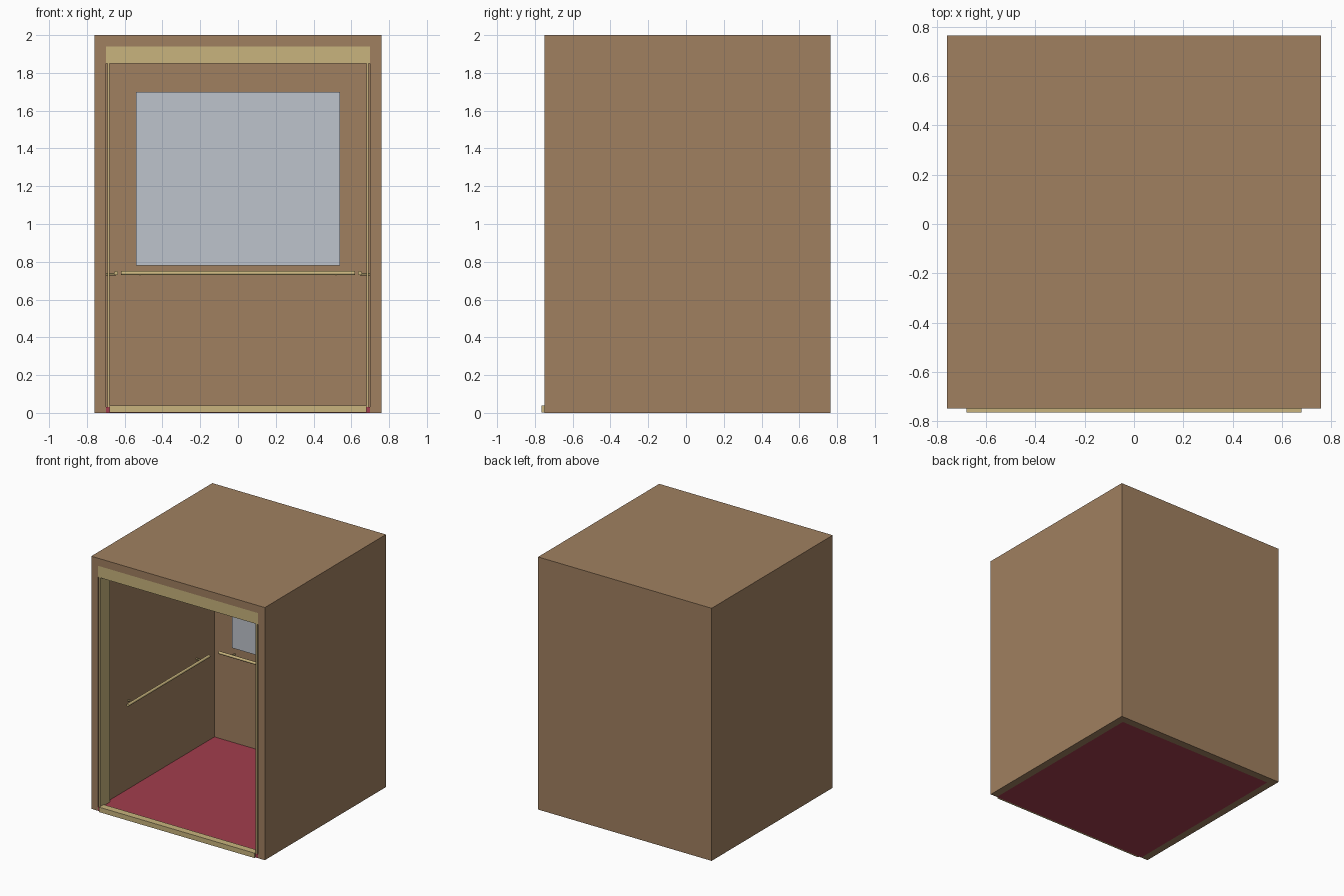
import bpy
import bmesh
from mathutils import Matrix, Vector

default = bpy.data.objects.get("Cube")
if default:
    bpy.data.objects.remove(default, do_unlink=True)


def material(name, rgb):
    mat = bpy.data.materials.new(name)
    mat.use_nodes = True
    mat.diffuse_color = (*rgb, 1)
    mat.node_tree.nodes["Principled BSDF"].inputs["Base Color"].default_value = (*rgb, 1)
    return mat


WOOD = material("brown wood", (0.352, 0.216, 0.117))
BRASS = material("pale brass", (0.578, 0.456, 0.205))
GLASS = material("mirror grey", (0.515, 0.546, 0.604))
CARPET = material("red carpet", (0.361, 0.048, 0.074))


def finish(name, bm, mat):
    mesh = bpy.data.meshes.new(name)
    bm.to_mesh(mesh)
    bm.free()
    mesh.materials.append(mat)
    obj = bpy.data.objects.new(name, mesh)
    bpy.context.collection.objects.link(obj)
    return obj


def box(name, xs, ys, zs, mat):
    """Box spanning the given ranges."""
    low, high = (Vector(p) for p in zip(xs, ys, zs))
    bm = bmesh.new()
    bmesh.ops.create_cube(bm, size=1, matrix=Matrix.Translation((low + high) / 2)
                          @ Matrix.Diagonal((*(high - low), 1)))
    return finish(name, bm, mat)


def rod(name, start, end, radius, mat):
    """Round bar between two points."""
    a, b = Vector(start), Vector(end)
    turn = (b - a).to_track_quat("Z", "Y").to_matrix().to_4x4()
    bm = bmesh.new()
    bmesh.ops.create_cone(bm, cap_ends=True, segments=12, radius1=radius, radius2=radius,
                          depth=(b - a).length, matrix=Matrix.Translation((a + b) / 2) @ turn)
    for face in bm.faces:
        face.smooth = len(face.verts) == 4
    for edge in bm.edges:
        edge.smooth = edge.calc_face_angle(0) < 1
    return finish(name, bm, mat)


OUT, INN = 0.76, 0.70              # half widths of the cabin
FRONT, BACK, BACK_IN = -0.75, 0.765, 0.705
TOP, CEIL, FLOOR = 2.0, 1.94, 0.03
RAIL_Z = 0.74

# Cabin shell
box("back_wall", (-INN, INN), (BACK_IN, BACK), (0, CEIL), WOOD)
box("roof", (-OUT, OUT), (FRONT, BACK), (CEIL, TOP), WOOD)
box("floor", (-INN, INN), (FRONT, BACK_IN), (0, FLOOR), CARPET)

# Doorway trim
box("door_header", (-INN, INN), (FRONT, FRONT + 0.12), (1.85, CEIL), BRASS)
box("door_sill", (-0.68, 0.68), (-0.765, -0.71), (0.001, 0.04), BRASS)

# Mirror and handrail on the back wall
box("mirror", (-0.54, 0.54), (BACK_IN - 0.008, BACK_IN), (0.78, 1.70), GLASS)
rod("back_handrail", (-0.62, 0.65, RAIL_Z), (0.62, 0.65, RAIL_Z), 0.011, BRASS)

# Parts on both sides
for side, s in (("left", 1), ("right", -1)):
    box(side + "_wall", sorted((s * INN, s * OUT)), (FRONT, BACK), (0, CEIL), WOOD)
    box(side + "_door_post", sorted((s * 0.68, s * 0.692)), (FRONT, FRONT + 0.12),
        (FLOOR, 1.85), BRASS)
    rail_x = s * 0.645
    rod(side + "_handrail", (rail_x, -0.46, RAIL_Z), (rail_x, 0.56, RAIL_Z), 0.011, BRASS)
    for place, y in (("front", -0.38), ("rear", 0.48)):
        rod(f"{side}_{place}_bracket", (s * INN, y, RAIL_Z - 0.006),
            (rail_x, y, RAIL_Z - 0.006), 0.006, BRASS)
    rod(side + "_back_bracket", (s * 0.52, BACK_IN, RAIL_Z - 0.006),
        (s * 0.52, 0.65, RAIL_Z - 0.006), 0.006, BRASS)
